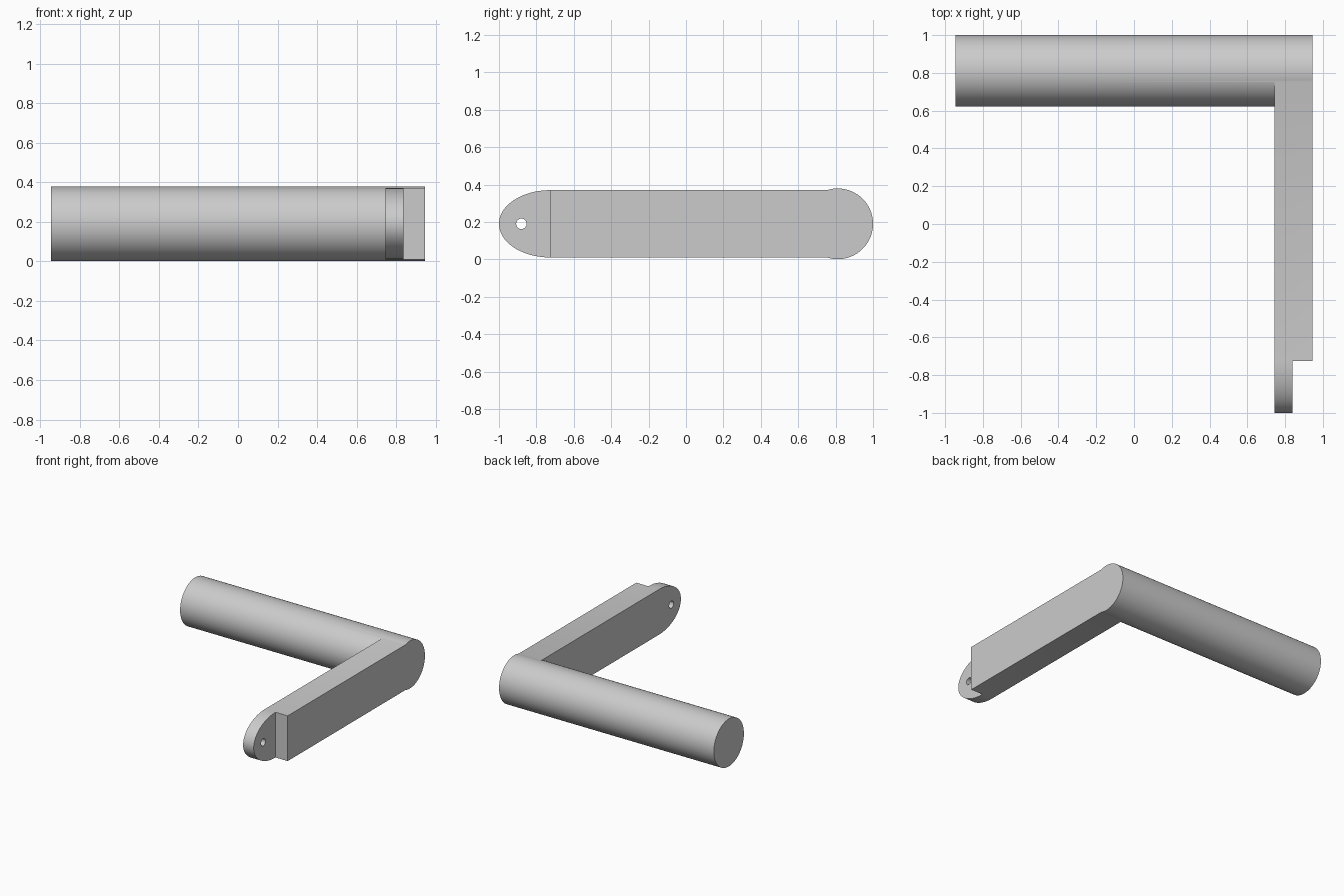
import bpy, bmesh, math
from mathutils import Matrix, Vector

if "Cube" in bpy.data.objects:
    bpy.data.objects.remove(bpy.data.objects["Cube"], do_unlink=True)

grey = bpy.data.materials.new("light grey")
grey.use_nodes = True
colour = (0.6, 0.6, 0.6, 1)
grey.diffuse_color = colour
grey.node_tree.nodes["Principled BSDF"].inputs["Base Color"].default_value = colour

MID_Z = 0.19          # shared centre height
HALF = 0.18           # half height of the arm
INNER, STEP, OUTER = 0.745, 0.838, 0.945
SHOULDER = -0.725     # where the arm steps down to the tongue
BAR_Y = 0.811


def make(name, bm):
    bmesh.ops.recalc_face_normals(bm, faces=bm.faces)
    mesh = bpy.data.meshes.new(name)
    bm.to_mesh(mesh)
    bm.free()
    mesh.materials.append(grey)
    obj = bpy.data.objects.new(name, mesh)
    bpy.context.collection.objects.link(obj)
    return obj


def rod(name, x0, x1, y, radius, sides):
    bm = bmesh.new()
    place = Matrix.Translation(((x0 + x1) / 2, y, MID_Z)) @ Matrix.Rotation(math.pi / 2, 4, 'Y')
    bmesh.ops.create_cone(bm, cap_ends=True, segments=sides, radius1=radius,
                          radius2=radius, depth=x1 - x0, matrix=place)
    return make(name, bm)


def plate(name, outline, x0, x1):
    bm = bmesh.new()
    face = bm.faces.new([bm.verts.new((x0, y, z)) for y, z in outline])
    out = bmesh.ops.extrude_face_region(bm, geom=[face])
    verts = [g for g in out["geom"] if isinstance(g, bmesh.types.BMVert)]
    bmesh.ops.translate(bm, verts=verts, vec=Vector((x1 - x0, 0, 0)))
    return make(name, bm)


def combine(base, other, operation):
    mod = base.modifiers.new(operation, 'BOOLEAN')
    mod.operation, mod.solver, mod.object = operation, 'EXACT', other
    bpy.context.view_layer.objects.active = base
    bpy.ops.object.modifier_apply(modifier=mod.name)
    bpy.data.objects.remove(other, do_unlink=True)


# Inner layer of the arm: full length, with a half-elliptical tongue tip
steps = 40
tip = [(SHOULDER - (1 + SHOULDER) * math.sin(math.pi * i / steps),
        MID_Z + HALF * math.cos(math.pi * i / steps)) for i in range(steps + 1)]
arm = plate("handle_arm", tip + [(BAR_Y, MID_Z - HALF), (BAR_Y, MID_Z + HALF)], INNER, STEP)

# Outer layer of the arm, ending at the shoulder
block = plate("arm_block", [(y, MID_Z + s * HALF) for y, s in
                            ((SHOULDER, 1), (SHOULDER, -1), (BAR_Y, -1), (BAR_Y, 1))], STEP, OUTER)
combine(arm, block, 'UNION')

# Pin hole through the tongue
combine(arm, rod("pin_hole", INNER - 0.1, STEP + 0.1, -0.88, 0.028, 32), 'DIFFERENCE')

# Round grip bar across the back
combine(arm, rod("grip_bar", -OUTER, OUTER, BAR_Y, 0.189, 96), 'UNION')

for obj in bpy.context.selected_objects:
    obj.select_set(False)
arm.select_set(True)
bpy.context.view_layer.objects.active = arm
bpy.ops.object.shade_smooth_by_angle(angle=math.radians(25))
